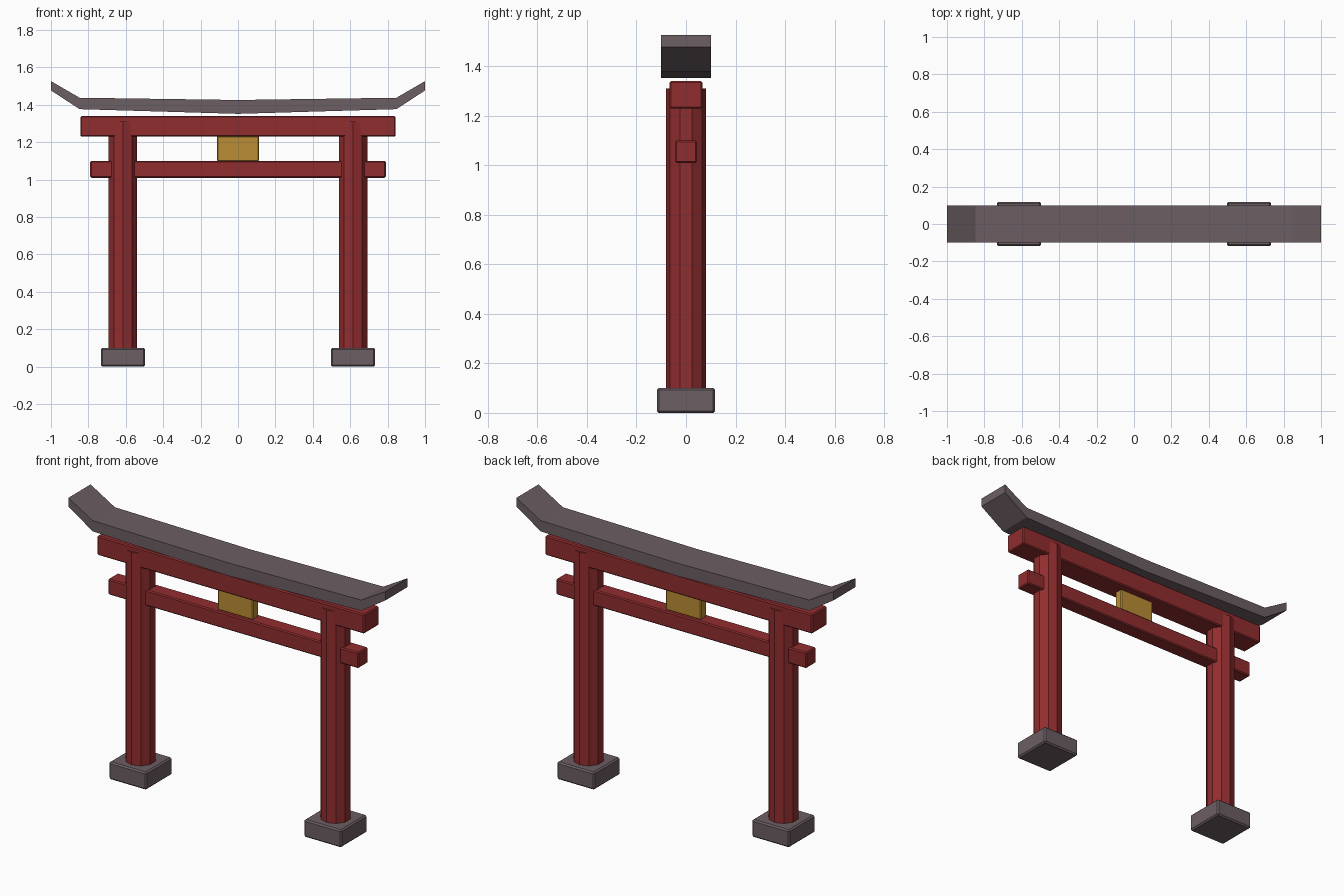
import bpy, bmesh, math
from mathutils import Matrix

if "Cube" in bpy.data.objects:
    bpy.data.objects.remove(bpy.data.objects["Cube"])


def material(name, rgb):
    m = bpy.data.materials.new(name)
    m.diffuse_color = (*rgb, 1)
    m.use_nodes = True
    m.node_tree.nodes["Principled BSDF"].inputs["Base Color"].default_value = m.diffuse_color
    return m


RED = material("red_paint", (0.285, 0.026, 0.028))
GREY = material("grey_stone", (0.15, 0.112, 0.125))
GOLD = material("gold", (0.49, 0.27, 0.036))


def finish(bm, name, mat):
    bmesh.ops.recalc_face_normals(bm, faces=bm.faces)
    me = bpy.data.meshes.new(name)
    bm.to_mesh(me)
    bm.free()
    me.materials.append(mat)
    ob = bpy.data.objects.new(name, me)
    bpy.context.collection.objects.link(ob)
    return ob


def box(name, x, hx, hy, z0, z1, mat, bevel=0.006):
    """Box centred on y = 0 with small chamfered edges."""
    bm = bmesh.new()
    bmesh.ops.create_cube(bm, size=1)
    bmesh.ops.scale(bm, vec=(2 * hx, 2 * hy, z1 - z0), verts=bm.verts)
    bmesh.ops.translate(bm, vec=(x, 0, (z0 + z1) / 2), verts=bm.verts)
    bmesh.ops.bevel(bm, geom=bm.edges[:], offset=bevel, segments=1, affect='EDGES')
    return finish(bm, name, mat)


# Ten-sided pillars on square stone bases
for side, label in ((-1, "left"), (1, "right")):
    x = side * 0.615
    box(label + "_base", x, 0.118, 0.118, 0, 0.10, GREY, 0.008)
    bm = bmesh.new()
    z0, z1 = 0.09, 1.31
    bmesh.ops.create_cone(bm, cap_ends=True, segments=10, radius1=0.08, radius2=0.08, depth=z1 - z0)
    # turn so that one corner points straight at the front
    front = max(bm.verts, key=lambda v: -v.co.y)
    turn = -math.pi / 2 - math.atan2(front.co.y, front.co.x)
    bmesh.ops.rotate(bm, verts=bm.verts, matrix=Matrix.Rotation(turn, 3, 'Z'))
    bmesh.ops.translate(bm, vec=(x, 0, (z0 + z1) / 2), verts=bm.verts)
    finish(bm, label + "_pillar", RED)

# Cross beams and the plaque between them
box("upper_beam", 0, 0.843, 0.067, 1.23, 1.34, RED)
box("lower_beam", 0, 0.79, 0.044, 1.01, 1.10, RED)
box("plaque", 0, 0.112, 0.025, 1.098, 1.234, GOLD, 0.005)

# Curved top lintel: (x, bottom, top) stations swept across the depth
half = [(0, 1.352, 1.426), (0.847, 1.377, 1.438), (1.0, 1.477, 1.527)]
stations = [(-x, b, t) for x, b, t in half[:0:-1]] + half
bm = bmesh.new()
rings = [[bm.verts.new((x, y, z)) for y, z in ((-0.1, b), (0.1, b), (0.1, t), (-0.1, t))]
         for x, b, t in stations]
for a, b in zip(rings, rings[1:]):
    for i in range(4):
        j = (i + 1) % 4
        bm.faces.new((a[i], a[j], b[j], b[i]))
bm.faces.new(rings[0])
bm.faces.new(rings[-1])
finish(bm, "top_lintel", GREY)
